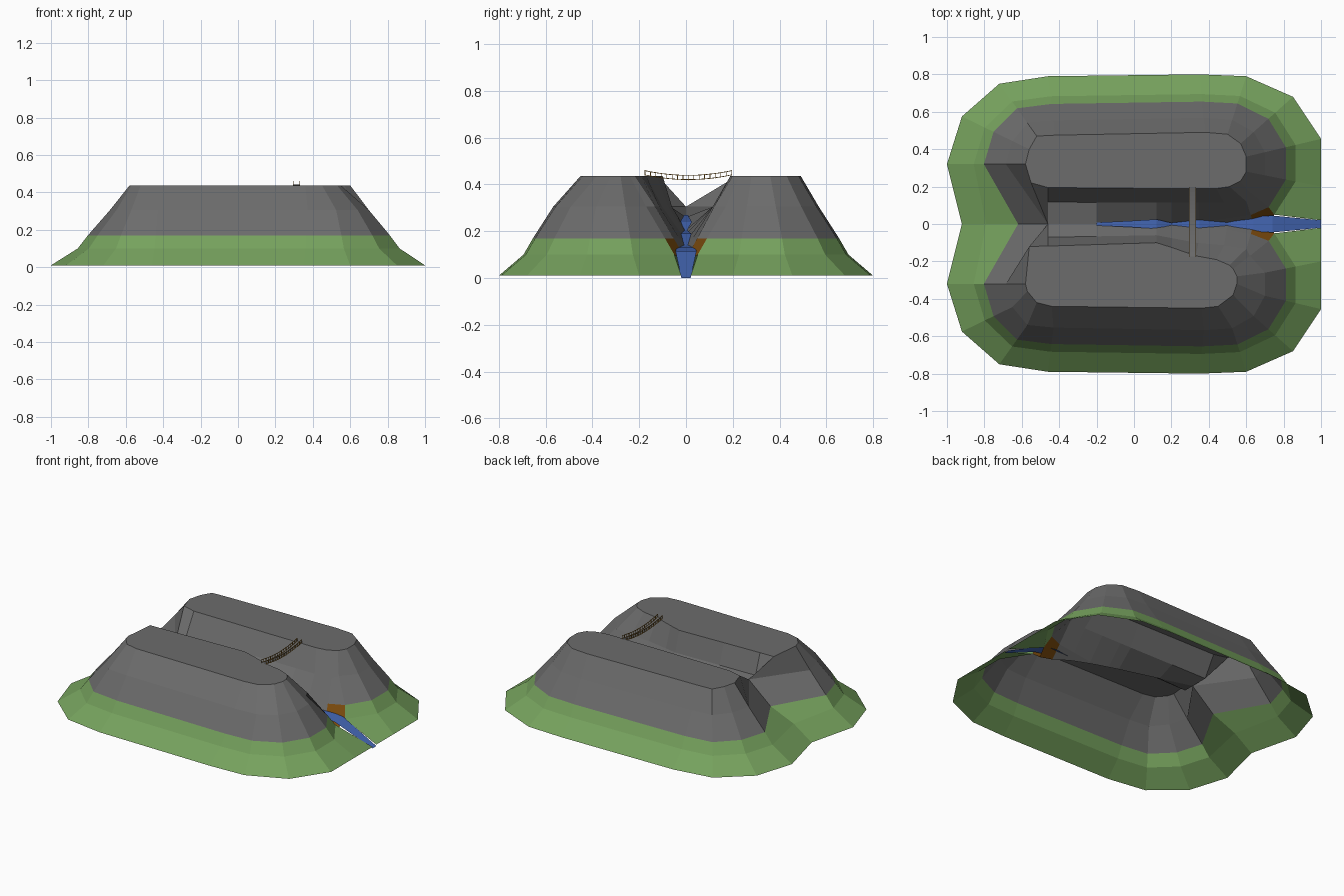
import bpy, bmesh
from mathutils import Vector

cube = bpy.data.objects.get("Cube")
if cube:
    bpy.data.objects.remove(cube)


def material(name, color):
    mat = bpy.data.materials.new(name)
    mat.use_nodes = True
    mat.diffuse_color = (*color, 1)
    mat.node_tree.nodes["Principled BSDF"].inputs["Base Color"].default_value = (*color, 1)
    return mat


rock = material("grey rock", (.15, .15, .15))
grass = material("green grass", (.18, .36, .11))
earth = material("brown earth", (.2, .07, .004))
water = material("blue water", (.06, .14, .48))
rope = material("tan rope", (.32, .16, .02))


def finish(name, bm, mats):
    mesh = bpy.data.meshes.new(name)
    bm.to_mesh(mesh)
    bm.free()
    for mat in mats:
        mesh.materials.append(mat)
    obj = bpy.data.objects.new(name, mesh)
    bpy.context.collection.objects.link(obj)
    return obj


# Height of each ring from plateau to foot, and how far out it sits
HEIGHTS = (.437, .305, .17, .10, .01)
SPREAD = (0, .25, .53, .66, 1)

# Foot and plateau outlines of one mesa, from the far end round to the mouth
FOOT = [(-1, .32), (-.92, .575), (-.72, .75), (-.46, .79), (.35, .80),
        (.60, .79), (.85, .68), (1, .455), (1, .2)]
BACK_TOP = [(-.58, .32), (-.56, .40), (-.52, .47), (-.42, .475), (.38, .49),
            (.50, .48), (.57, .43), (.60, .36), (.60, .28)]
FRONT_TOP = [(-.58, .32), (-.57, .36), (-.52, .42), (-.44, .44), (.36, .45),
             (.45, .44), (.53, .38), (.55, .32), (.55, .28)]

# Stream line: x, height, half width
STREAM = [(-.2, .27, .008), (-.03, .255, .016), (.12, .24, .025), (.2, .205, .006),
          (.35, .19, .022), (.5, .14, .008), (.64, .13, .04), (.74, .115, .045),
          (1, 0, .02)]
# Canyon stations: x, bed height, plateau edge x, back edge y, front edge y
CANYON = [(-.46, .305, -.46, .195, .118), (-.2, .26, -.2, .193, .11),
          (.12, .205, .12, .19, .10), (.2, .19, .2, .19, .125),
          (.35, .16, .33, .19, .17), (.5, .125, .44, .19, .19),
          (.64, .08, .51, .20, .22)]


def canyon_column(x, bed, edge_x, edge_y):
    bench = Vector((x * .7 + edge_x * .3, edge_y * .6, HEIGHTS[1]))
    floor = Vector((x, 0, bed))
    column = [Vector((edge_x, edge_y, HEIGHTS[0])), bench]
    for z in HEIGHTS[2:4]:
        t = (bench.z - z) / max(bench.z - bed, .001)
        column.append(bench.lerp(floor, min(t, 1)))
    return column + [floor]


def build_mesa(name, side, tops, edge_index, pass_top, mouth_top):
    bm = bmesh.new()

    def strip(columns, low_material):
        grid = [[bm.verts.new((p[0], p[1] * side, p[2])) for p in c] for c in columns]
        for a, b in zip(grid, grid[1:]):
            for i in range(len(a) - 1):
                face = bm.faces.new((a[i], a[i + 1], b[i + 1], b[i]))
                mid = face.calc_center_median()
                low = i >= 2 and (low_material == 1 or mid.x > .58)
                face.material_index = low_material if low else 0

    # Saddle column at the far end and mouth column beside the stream
    saddle = [(*pass_top, HEIGHTS[0]), (-.46, 0, HEIGHTS[1]), (-.62, 0, HEIGHTS[2]),
              (-.79, 0, HEIGHTS[3]), (-.92, 0, HEIGHTS[4])]
    mouth = [(*mouth_top, HEIGHTS[0]), (.62, .17, HEIGHTS[1]), (.72, .09, HEIGHTS[2]),
             (.75, .05, HEIGHTS[3]), (1, .02, HEIGHTS[4])]

    # Outer slopes, grassy at the foot
    outer = [saddle]
    for foot, ring, top in zip(FOOT, BACK_TOP, tops):
        column = [(*top, HEIGHTS[0])]
        for t, z in list(zip(SPREAD, HEIGHTS))[1:]:
            column.append((*Vector(ring).lerp(Vector(foot), t), z))
        outer.append(column)
    strip(outer + [mouth], 1)

    # Canyon wall, with earth banks near the mouth
    inner = [[saddle[0]] + [saddle[1]] * 4]
    inner += [canyon_column(*c[:3], c[edge_index]) for c in CANYON]
    bank = mouth[:4] + [(.74, 0, .06)]
    strip(inner + [bank], 2)

    # Plateau
    rim = [c[0] for c in outer + [mouth]] + [c[0] for c in reversed(inner[1:])]
    bm.faces.new([bm.verts.new((p[0], p[1] * side, p[2])) for p in rim])

    bmesh.ops.remove_doubles(bm, verts=bm.verts, dist=.0005)
    bmesh.ops.dissolve_degenerate(bm, edges=bm.edges, dist=.0005)
    bmesh.ops.recalc_face_normals(bm, faces=bm.faces)
    bm.normal_update()
    if sum(f.normal.z for f in bm.faces) < 0:
        bmesh.ops.reverse_faces(bm, faces=bm.faces)
    finish(name, bm, [rock, grass, earth])


build_mesa("back_mesa", 1, BACK_TOP, 3, (-.55, .22), (.57, .23))
build_mesa("front_mesa", -1, FRONT_TOP, 4, (-.56, .12), (.53, .24))


def ribbon(name, sections, mat):
    bm = bmesh.new()
    pairs = [[bm.verts.new(p) for p in s] for s in sections]
    for a, b in zip(pairs, pairs[1:]):
        bm.faces.new((a[0], b[0], b[1], a[1]))
    bm.normal_update()
    if sum(f.normal.z for f in bm.faces) < 0:
        bmesh.ops.reverse_faces(bm, faces=bm.faces)
    return finish(name, bm, [mat])


# Stream
ribbon("stream", [((x, -w, z), (x, w, z)) for x, z, w in STREAM], water)

# Hanging bridge: sagging deck, posts and hand ropes
START, END, STEPS = -.175, .195, 16


def sag(i):
    u = 2 * i / STEPS - 1
    return START + (END - START) * i / STEPS, .421 + .02 * u * u


ribbon("bridge_deck", [((.298, y, z), (.328, y, z)) for y, z in map(sag, range(STEPS + 1))], rock)


def add_bar(bm, a, b, width):
    a, b = Vector(a), Vector(b)
    made = bmesh.ops.create_cube(bm, size=1)["verts"]
    turn = (b - a).to_track_quat("Z", "Y")
    for v in made:
        size = Vector((v.co.x * width, v.co.y * width, v.co.z * (b - a).length))
        v.co = (a + b) / 2 + turn @ size


for label, x in (("right", .296), ("left", .330)):
    bm = bmesh.new()
    for i in range(STEPS + 1):
        y, z = sag(i)
        add_bar(bm, (x, y, z - .003), (x, y, z + .02), .003)
        if i < STEPS:
            y2, z2 = sag(i + 1)
            for lift in (0, .018):
                add_bar(bm, (x, y, z + lift), (x, y2, z2 + lift), .003)
    finish(label + "_bridge_rail", bm, [rope])
